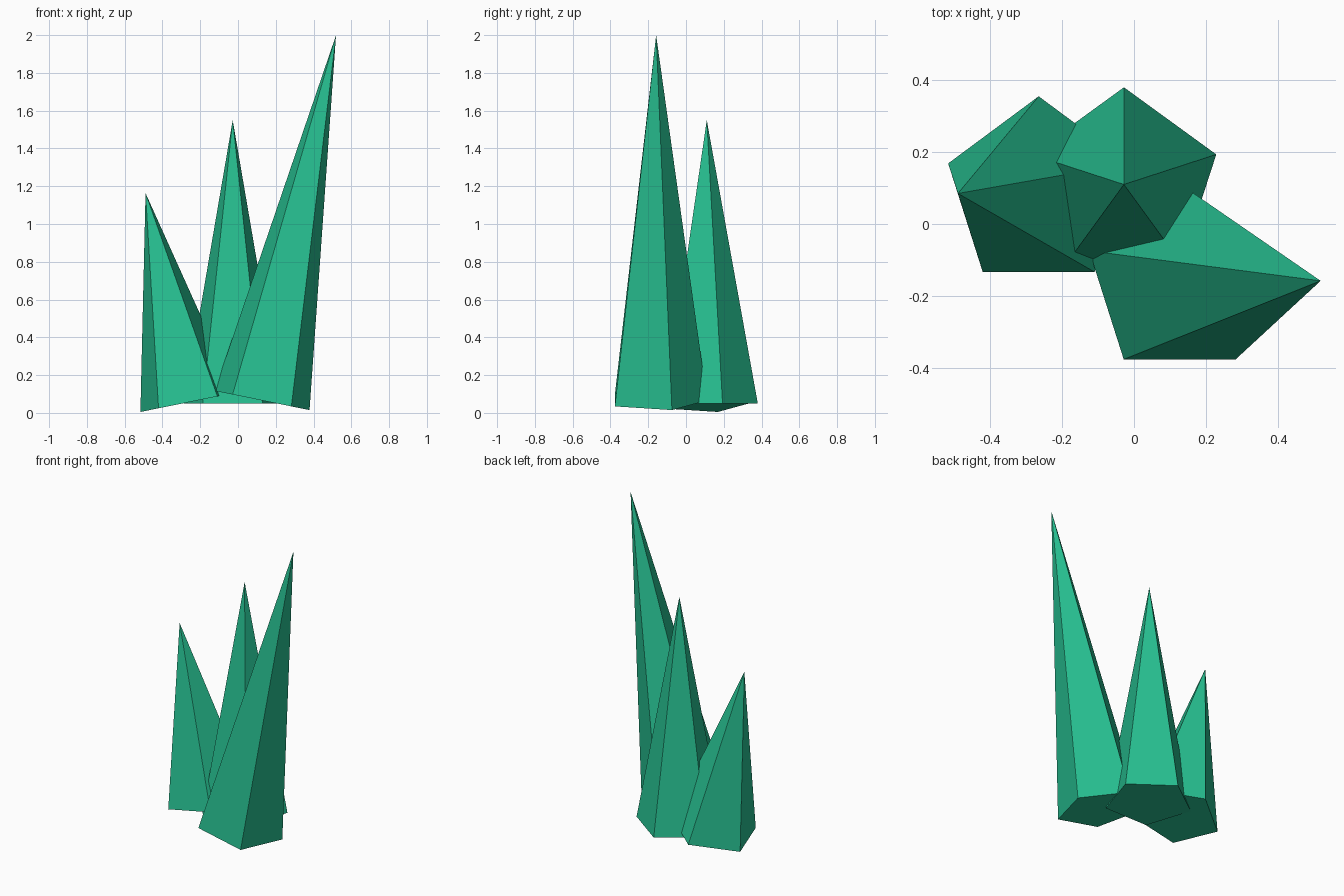
import bpy, math
from mathutils import Vector, Matrix

if "Cube" in bpy.data.objects:
    bpy.data.objects.remove(bpy.data.objects["Cube"])

green = bpy.data.materials.new("emerald_green")
green.diffuse_color = (0.02, 0.52, 0.28, 1.0)
green.use_nodes = True
green.node_tree.nodes["Principled BSDF"].inputs["Base Color"].default_value = green.diffuse_color


def crystal(name, base, height, lean):
    """Five-sided spike standing on its base centre, leaning sideways."""
    tilt = Matrix.Rotation(lean, 4, 'Y')
    centre = Vector(base) + tilt @ Vector((0, 0, height / 2))
    bpy.ops.mesh.primitive_cone_add(vertices=5, radius1=0.27, radius2=0,
                                    depth=height, location=centre,
                                    rotation=(0, lean, 0))
    ob = bpy.context.object
    ob.name = name
    ob.data.materials.append(green)


# Three spikes: left and right ones lean outwards
crystal("left_crystal", (-0.265, 0.085, 0.056), 1.13, -0.2)
crystal("middle_crystal", (-0.028, 0.11, 0.05), 1.5, 0)
crystal("right_crystal", (0.127, -0.158, 0.066), 1.973, 0.2)
